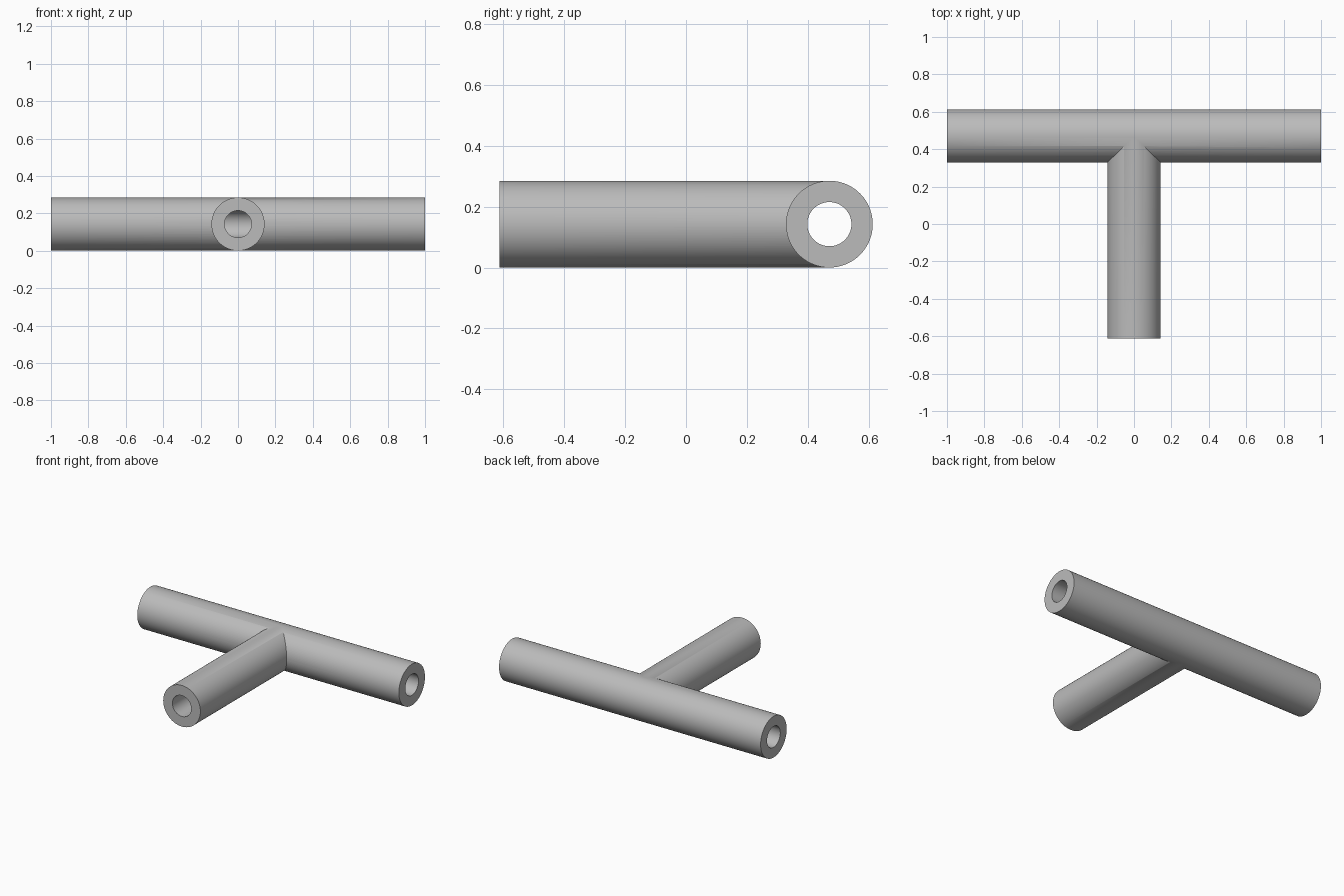
import bpy
from math import pi
from mathutils import Matrix

cube = bpy.data.objects.get("Cube")
if cube:
    bpy.data.objects.remove(cube, do_unlink=True)

OUTER, BORE = 0.1425, 0.0725
AXIS_Y, AXIS_Z = 0.471, 0.1425
FRONT = -0.6135

grey = bpy.data.materials.new("plain grey")
grey.use_nodes = True
colour = (0.5, 0.5, 0.5, 1)
grey.diffuse_color = colour
grey.node_tree.nodes["Principled BSDF"].inputs["Base Color"].default_value = colour


def cylinder(name, radius, length, location, rotation):
    bpy.ops.mesh.primitive_cylinder_add(vertices=96, radius=radius, depth=length,
                                        location=location, rotation=rotation)
    obj = bpy.context.object
    obj.name = name
    obj.data.materials.append(grey)
    return obj


def run(name, radius, length):
    # Straight cylinder across the back, along x
    return cylinder(name, radius, length, (0, AXIS_Y, AXIS_Z), (0, pi / 2, 0))


def branch(name, radius, start):
    # Cylinder from the front to the centre line of the run
    return cylinder(name, radius, AXIS_Y - start,
                    (0, (AXIS_Y + start) / 2, AXIS_Z), (pi / 2, 0, 0))


def combine(target, tool, operation):
    mod = target.modifiers.new(operation.lower(), "BOOLEAN")
    mod.operation = operation
    mod.solver = "EXACT"
    mod.object = tool
    bpy.context.view_layer.objects.active = target
    bpy.ops.object.modifier_apply(modifier=mod.name)
    bpy.data.objects.remove(tool, do_unlink=True)


# Solid tee, then the two bores that meet inside it
tee = run("tee_pipe", OUTER, 2)
combine(tee, branch("branch_pipe", OUTER - 0.0004, FRONT), "UNION")
combine(tee, run("run_bore", BORE, 2.2), "DIFFERENCE")
combine(tee, branch("branch_bore", BORE - 0.0004, FRONT - 0.1), "DIFFERENCE")

# Smooth walls with crisp rims and a crisp mitre
bpy.ops.object.select_all(action="DESELECT")
tee.select_set(True)
bpy.context.view_layer.objects.active = tee
bpy.ops.object.shade_smooth_by_angle(angle=pi / 6)
